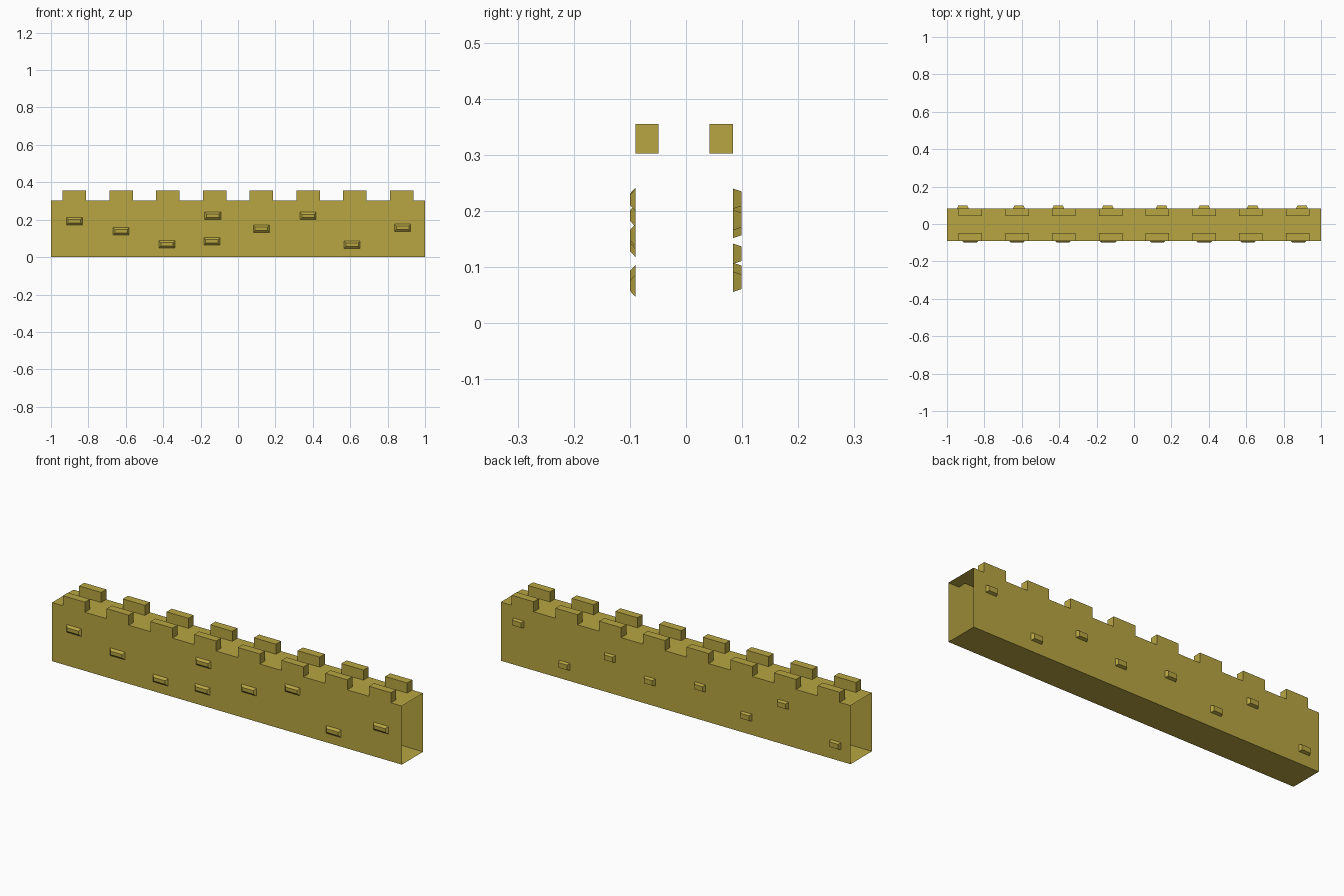
import bpy, bmesh

if "Cube" in bpy.data.objects:
    bpy.data.objects.remove(bpy.data.objects["Cube"])

mat = bpy.data.materials.new("sandstone")
mat.diffuse_color = (0.48, 0.38, 0.055, 1)
mat.use_nodes = True
mat.node_tree.nodes["Principled BSDF"].inputs["Base Color"].default_value = mat.diffuse_color

Y = [-0.09, -0.049, 0.042, 0.084]   # front face, front merlon inside, back merlon inside, back face
TOP, MERLON_TOP = 0.303, 0.355


def finish(bm, name):
    bmesh.ops.remove_doubles(bm, verts=bm.verts, dist=1e-5)
    mesh = bpy.data.meshes.new(name)
    bm.to_mesh(mesh)
    bm.free()
    mesh.materials.append(mat)
    ob = bpy.data.objects.new(name, mesh)
    bpy.context.collection.objects.link(ob)


def quad(bm, *pts):
    bm.faces.new([bm.verts.new(p) for p in pts])


def block(bm, x0, x1, y0, y1, z0, z1):
    """Box without its underside."""
    quad(bm, (x0, y0, z1), (x1, y0, z1), (x1, y1, z1), (x0, y1, z1))
    quad(bm, (x0, y0, z0), (x1, y0, z0), (x1, y0, z1), (x0, y0, z1))
    quad(bm, (x1, y1, z0), (x0, y1, z0), (x0, y1, z1), (x1, y1, z1))
    quad(bm, (x1, y0, z0), (x1, y1, z0), (x1, y1, z1), (x1, y0, z1))
    quad(bm, (x0, y1, z0), (x0, y0, z0), (x0, y0, z1), (x0, y1, z1))


# Wall: hollow tube open at both ends, walkway left open under the merlons
centres = [-0.875 + 0.25 * i for i in range(8)]
xs = [-1] + [c + s * 0.063 for c in centres for s in (-1, 1)] + [1]
bm = bmesh.new()
for i, (a, b) in enumerate(zip(xs, xs[1:])):
    quad(bm, (a, Y[0], 0), (b, Y[0], 0), (b, Y[0], TOP), (a, Y[0], TOP))
    quad(bm, (b, Y[3], 0), (a, Y[3], 0), (a, Y[3], TOP), (b, Y[3], TOP))
    quad(bm, (a, Y[3], 0), (b, Y[3], 0), (b, Y[0], 0), (a, Y[0], 0))
    for j in range(3):
        if j == 1 or i % 2 == 0:
            quad(bm, (a, Y[j], TOP), (b, Y[j], TOP), (b, Y[j + 1], TOP), (a, Y[j + 1], TOP))
# Merlons: flush with both wall faces
for c in centres:
    block(bm, c - 0.063, c + 0.063, Y[0], Y[1], TOP, MERLON_TOP)
    block(bm, c - 0.063, c + 0.063, Y[2], Y[3], TOP, MERLON_TOP)
finish(bm, "battlement_wall")


def bricks(name, spots, y_wall, y_out, base, face):
    """Tapered bricks standing out of a wall face; base/face are half sizes."""
    bm = bmesh.new()
    s = 1 if y_out < y_wall else -1
    corners = [(-s, -1), (s, -1), (s, 1), (-s, 1)]
    for x, z in spots:
        inner = [(x + u * base[0], y_wall, z + v * base[1]) for u, v in corners]
        outer = [(x + u * face[0], y_out, z + v * face[1]) for u, v in corners]
        quad(bm, *outer)
        for k in range(4):
            n = (k + 1) % 4
            quad(bm, inner[k], inner[n], outer[n], outer[k])
    finish(bm, name)


# Raised bricks on the two long sides
bricks("front_bricks",
       [(-0.875, 0.192), (-0.625, 0.138), (-0.38, 0.068), (-0.135, 0.222), (-0.14, 0.084),
        (0.125, 0.152), (0.375, 0.22), (0.61, 0.067), (0.88, 0.157)],
       Y[0], -0.1, (0.043, 0.02), (0.033, 0.009))
bricks("back_bricks",
       [(0.898, 0.222), (0.635, 0.074), (0.375, 0.184), (0.148, 0.124), (-0.14, 0.17),
        (-0.405, 0.09), (-0.615, 0.207), (-0.915, 0.079)],
       Y[3], 0.099, (0.031, 0.018), (0.024, 0.013))
